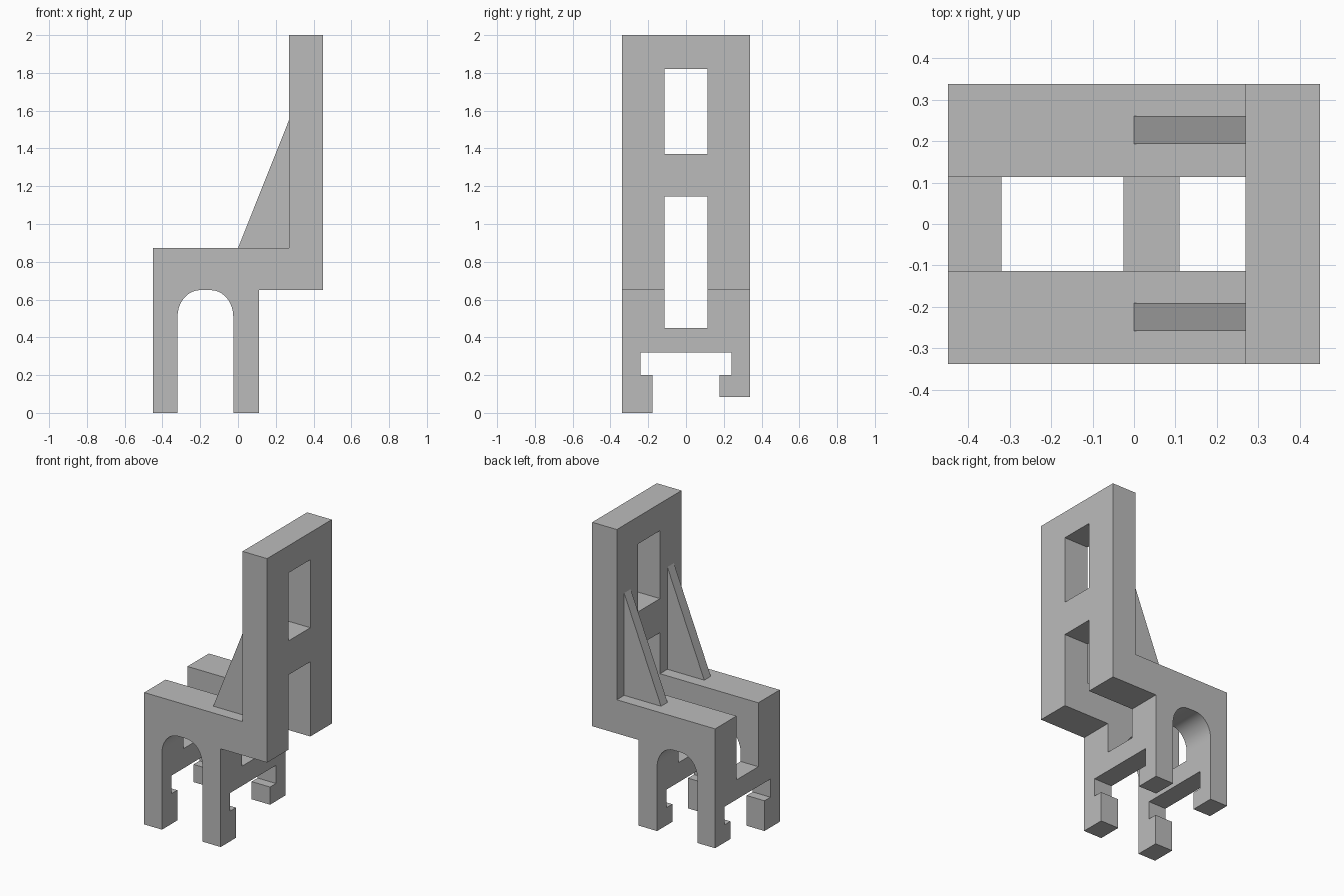
import bpy
import bmesh
import math

default = bpy.data.objects.get("Cube")
if default:
    bpy.data.objects.remove(default, do_unlink=True)

grey = bpy.data.materials.new("plain grey")
grey.use_nodes = True
COLOUR = (0.5, 0.5, 0.5, 1)
grey.diffuse_color = COLOUR
grey.node_tree.nodes["Principled BSDF"].inputs["Base Color"].default_value = COLOUR


def prism(name, profile, axis, start, end):
    """Extrude a 2D profile: (x, z) points along y, or (y, z) points along x."""
    bm = bmesh.new()
    place = (lambda a, b: (a, start, b)) if axis == "y" else (lambda a, b: (start, a, b))
    face = bm.faces.new([bm.verts.new(place(a, b)) for a, b in profile])
    moved = bmesh.ops.extrude_face_region(bm, geom=[face])["geom"]
    shift = (0, end - start, 0) if axis == "y" else (end - start, 0, 0)
    bmesh.ops.translate(bm, vec=shift, verts=[v for v in moved if isinstance(v, bmesh.types.BMVert)])
    bmesh.ops.recalc_face_normals(bm, faces=bm.faces)
    mesh = bpy.data.meshes.new(name)
    bm.to_mesh(mesh)
    bm.free()
    mesh.materials.append(grey)
    obj = bpy.data.objects.new(name, mesh)
    bpy.context.collection.objects.link(obj)
    return obj


def rect(a0, a1, b0, b1):
    return [(a0, b0), (a1, b0), (a1, b1), (a0, b1)]


def cut(target, cutter):
    mod = target.modifiers.new("cut", "BOOLEAN")
    mod.operation = "DIFFERENCE"
    mod.solver = "EXACT"
    mod.object = cutter
    bpy.context.view_layer.objects.active = target
    bpy.ops.object.modifier_apply(modifier=mod.name)
    bpy.data.objects.remove(cutter, do_unlink=True)


# Rounded arch between the front and rear legs
ARCH_LEFT, ARCH_RIGHT, ARCH_TOP = -0.32, -0.025, 0.65
RX, RZ, STEPS = 0.12, 0.14, 10
arch = []
for i in range(STEPS + 1):
    t = math.pi / 2 * i / STEPS
    arch.append((RX * (1 - math.cos(t)), ARCH_TOP - RZ * (1 - math.sin(t))))
left_curve = [(ARCH_LEFT + dx, z) for dx, z in arch]
right_curve = [(ARCH_RIGHT - dx, z) for dx, z in reversed(arch)]

# Chair body: side outline swept across the full width
outline = ([(-0.45, 0), (ARCH_LEFT, 0)] + left_curve + right_curve
           + [(ARCH_RIGHT, 0), (0.11, 0), (0.11, 0.65), (0.45, 0.65),
              (0.45, 2), (0.27, 2), (0.27, 0.873), (-0.45, 0.873)])
body = prism("chair_body", outline, "y", -0.338, 0.338)

# Openings through the seat and the backrest, and the gap between the feet
under = [(-0.178, -0.1), (0.178, -0.1), (0.178, 0.2), (0.24, 0.2),
         (0.24, 0.32), (-0.24, 0.32), (-0.24, 0.2), (-0.178, 0.2)]
for profile in (rect(-0.114, 0.114, 0.45, 1.145),
                rect(-0.114, 0.114, 1.37, 1.82),
                under,
                rect(0.1, 0.5, -0.1, 0.083)):  # shorter feet on one side
    cut(body, prism("cutter", profile, "x", -1, 1))

# Smooth arch, crisp edges
body.select_set(True)
bpy.context.view_layer.objects.active = body
bpy.ops.object.shade_smooth_by_angle(angle=math.radians(30))

# Triangular braces between the seat and the backrest
for name, y in (("front_brace", -0.225), ("rear_brace", 0.227)):
    prism(name, [(0, 0.873), (0.27, 0.873), (0.27, 1.55)], "y", y - 0.034, y + 0.034)
